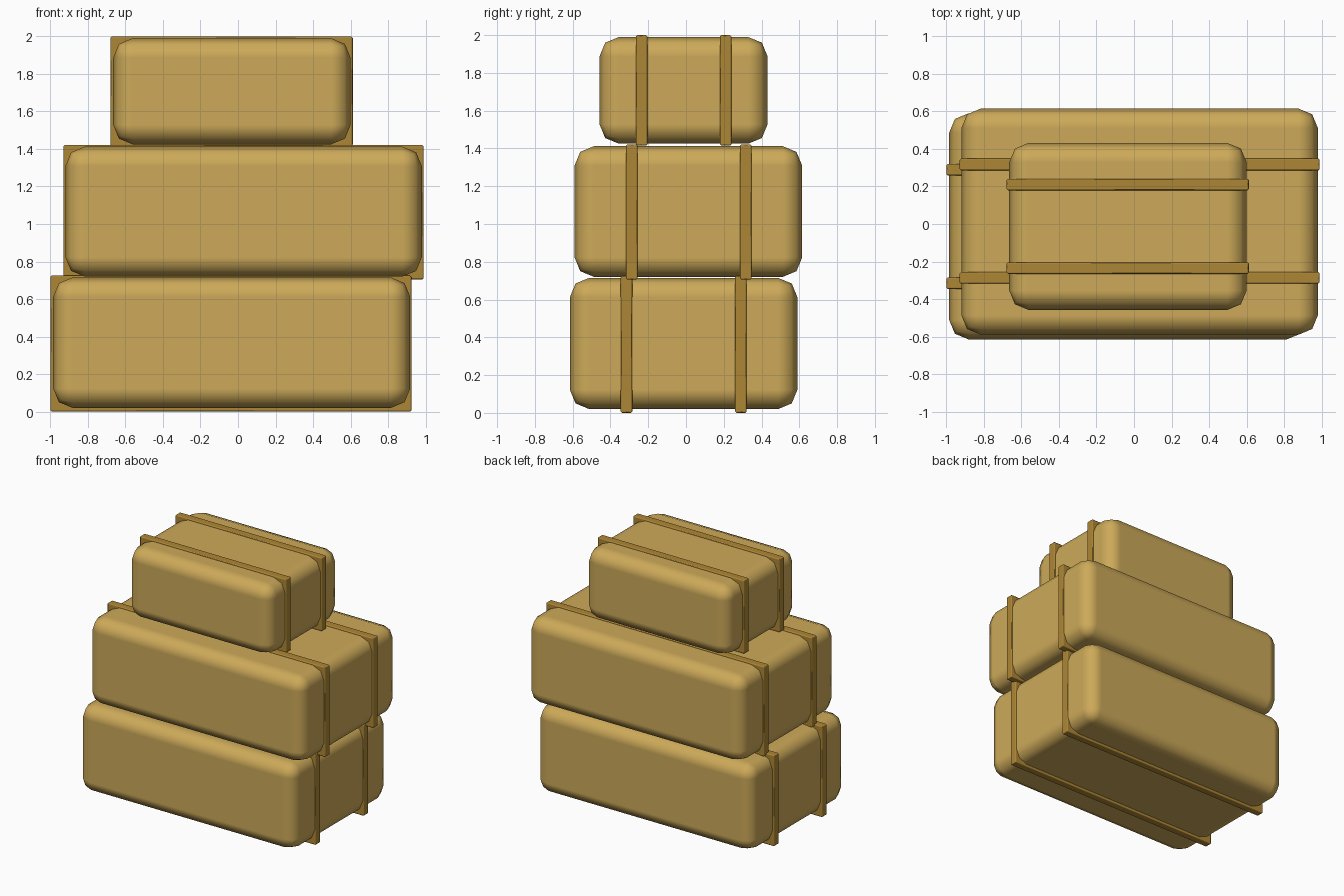
import bpy
import math

cube = bpy.data.objects.get("Cube")
if cube:
    bpy.data.objects.remove(cube, do_unlink=True)


def material(name, color):
    mat = bpy.data.materials.new(name)
    mat.use_nodes = True
    mat.diffuse_color = color
    mat.node_tree.nodes["Principled BSDF"].inputs["Base Color"].default_value = color
    return mat


straw = material("straw", (0.61, 0.40, 0.10, 1))
twine = material("twine", (0.42, 0.24, 0.035, 1))


def block(name, x, y, z, bevel, segments, mat):
    """Rounded block filling the given (low, high) ranges."""
    ranges = (x, y, z)
    bpy.ops.mesh.primitive_cube_add(size=1, location=[sum(r) / 2 for r in ranges])
    obj = bpy.context.object
    obj.name = name
    obj.dimensions = [r[1] - r[0] for r in ranges]
    bpy.ops.object.transform_apply(location=False, rotation=False, scale=True)
    obj.data.materials.append(mat)
    mod = obj.modifiers.new("rounding", "BEVEL")
    mod.width = bevel
    mod.segments = segments
    mod.harden_normals = True
    bpy.ops.object.shade_smooth()
    return obj


# Name, bale x / y / z ranges, strap x / z ranges, strap centres along y
bales = [
    ("bottom", (-0.985, 0.918), (-0.615, 0.59), (0.02, 0.715),
     (-1.0, 0.925), (0.0, 0.725), (-0.315, 0.29)),
    ("middle", (-0.92, 0.98), (-0.59, 0.615), (0.72, 1.412),
     (-0.93, 0.99), (0.705, 1.422), (-0.287, 0.317)),
    ("top", (-0.665, 0.6), (-0.458, 0.432), (1.425, 1.99),
     (-0.68, 0.612), (1.415, 2.0), (-0.235, 0.21)),
]

for name, x, y, z, strap_x, strap_z, strap_ys in bales:
    # Soft-cornered bale
    block(name + "_bale", x, y, z, 0.103, 2, straw)
    # Two square straps wrapped around it
    for side, cy in zip(("front", "back"), strap_ys):
        block(f"{name}_{side}_strap", strap_x, (cy - 0.031, cy + 0.031),
              strap_z, 0.008, 1, twine)
